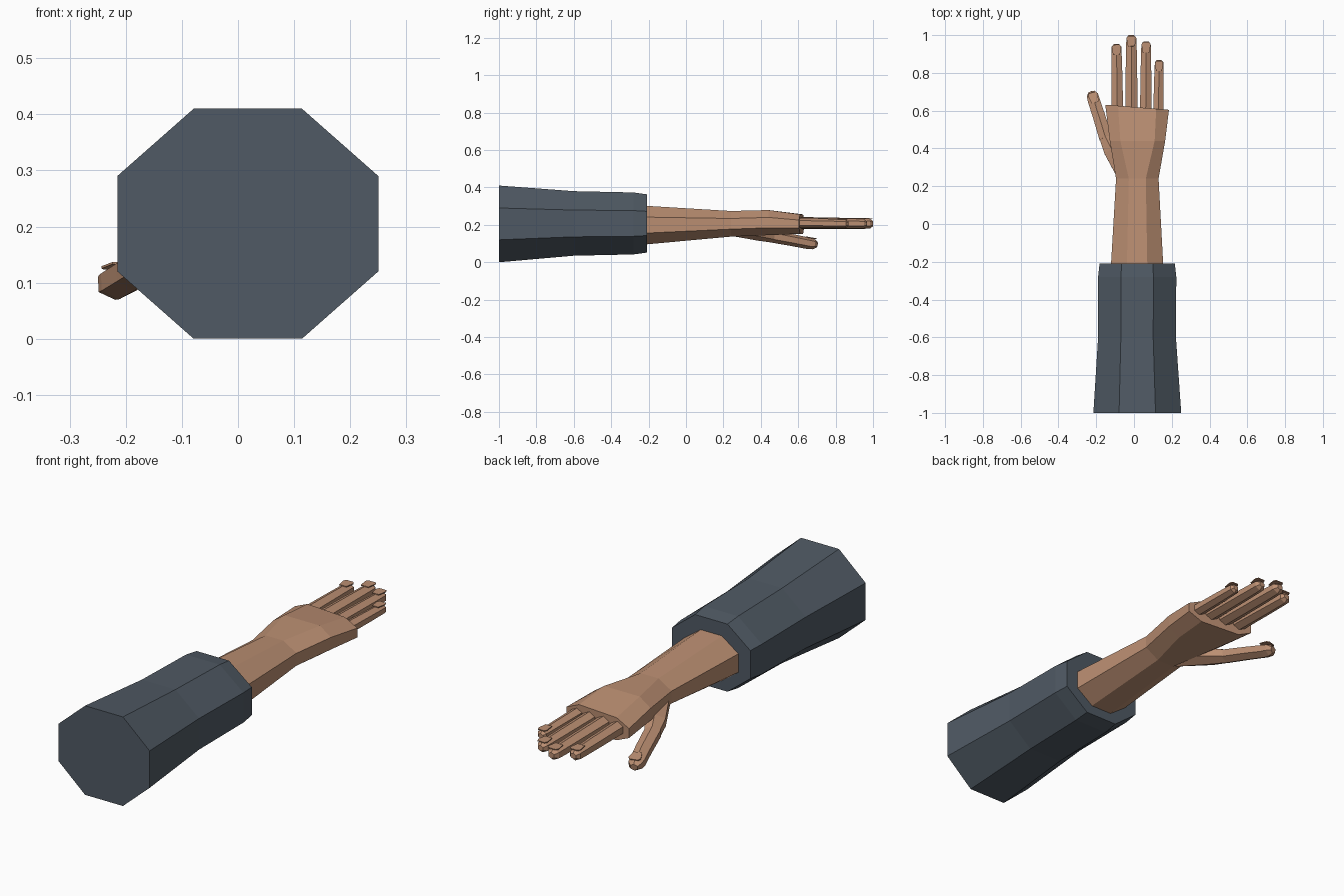
import bpy, bmesh, math
from mathutils import Vector, Matrix

cube = bpy.data.objects.get("Cube")
if cube:
    bpy.data.objects.remove(cube, do_unlink=True)


def material(name, rgb):
    m = bpy.data.materials.new(name)
    m.use_nodes = True
    m.diffuse_color = (*rgb, 1)
    m.node_tree.nodes["Principled BSDF"].inputs["Base Color"].default_value = (*rgb, 1)
    return m


SLEEVE = material("slate sleeve", (0.08, 0.102, 0.128))
SKIN = material("tan skin", (0.50, 0.275, 0.17))


def loft(name, rings, mat):
    """Skin a list of equal-length point rings and cap both ends."""
    bm = bmesh.new()
    loops = [[bm.verts.new(p) for p in ring] for ring in rings]
    n = len(loops[0])
    for a, b in zip(loops, loops[1:]):
        for i in range(n):
            j = (i + 1) % n
            bm.faces.new((a[i], a[j], b[j], b[i]))
    bm.faces.new(loops[0])
    bm.faces.new(loops[-1])
    bmesh.ops.recalc_face_normals(bm, faces=bm.faces)
    mesh = bpy.data.meshes.new(name)
    bm.to_mesh(mesh)
    bm.free()
    mesh.materials.append(mat)
    ob = bpy.data.objects.new(name, mesh)
    bpy.context.collection.objects.link(ob)
    return ob


def octagon(y, x0, x1, z0, z1, flat=0.415, slant=0):
    """Octagon filling a box, flat = share of the width kept by the top."""
    cx, cz, hx, hz = (x0 + x1) / 2, (z0 + z1) / 2, (x1 - x0) / 2, (z1 - z0) / 2
    f, s = flat, 0.415
    pts = [(f, 1), (1, s), (1, -s), (f, -1), (-f, -1), (-1, -s), (-1, s), (-f, 1)]
    return [(cx + hx * u, y + slant * hx * u, cz + hz * v) for u, v in pts]


def hexagon_tube(name, path, mat):
    """Six-sided tube along (point, half width, half height) stations."""
    rings = []
    pts = [Vector(p) for p, _, _ in path]
    for i, (p, w, h) in enumerate(path):
        d = (pts[min(i + 1, len(pts) - 1)] - pts[max(i - 1, 0)]).normalized()
        side = d.cross(Vector((0, 0, 1))).normalized()
        up = side.cross(d)
        rings.append([Vector(p) + side * w * math.sin(k * math.pi / 3) / 0.866
                      + up * h * math.cos(k * math.pi / 3) for k in range(6)])
    return loft(name, rings, mat)


def nail(name, tip, direction, width):
    """Thin plate lying on the fingertip and flaring forward."""
    d = Vector(direction).normalized()
    side = d.cross(Vector((0, 0, 1))).normalized()
    up = side.cross(d)
    rings = []
    for along, w in ((-0.055, 0.7), (-0.012, 1.0), (0.0, 0.7)):
        c = Vector(tip) + d * along
        rings.append([c + side * width * w * sx + up * uz
                      for sx, uz in ((-1, 0), (1, 0), (1, 0.004), (-1, 0.004))])
    loft(name, rings, SKIN)


# Sleeve
loft("sleeve", [octagon(-1.0, -0.215, 0.25, 0.0, 0.41),
                octagon(-0.6, -0.19, 0.222, 0.035, 0.38),
                octagon(-0.28, -0.19, 0.224, 0.042, 0.373),
                octagon(-0.208, -0.182, 0.216, 0.052, 0.363)], SLEEVE)

# Forearm, wrist and palm
loft("forearm_and_palm", [octagon(-0.22, -0.122, 0.155, 0.095, 0.302, 0.39),
                          octagon(0.24, -0.095, 0.13, 0.137, 0.274, 0.4),
                          octagon(0.44, -0.128, 0.165, 0.145, 0.279, 0.62),
                          octagon(0.618, -0.152, 0.185, 0.152, 0.256, 0.6, -0.08)], SKIN)

# Fingers: base x, tip x, tip y, half width
for label, xb, xt, yt, w in (("index", -0.088, -0.093, 0.953, 0.030),
                             ("middle", -0.013, -0.014, 1.0, 0.031),
                             ("ring", 0.062, 0.064, 0.967, 0.029),
                             ("little", 0.129, 0.133, 0.868, 0.026)):
    base, tip = Vector((xb, 0.58, 0.21)), Vector((xt, yt, 0.206))
    stations = [(base.lerp(tip, t), w * s, w * s) for t, s in
                ((0, 1.05), (0.6, 0.97), (0.87, 0.9), (0.96, 0.85), (1, 0.45))]
    hexagon_tube(label + "_finger", stations, SKIN)
    nail(label + "_nail", tip + Vector((0, -0.004, w * 0.88)), tip - base, w * 0.85)

# Thumb with its broad base growing from the wrist
hexagon_tube("thumb_base", [((-0.045, 0.25, 0.185), 0.04, 0.045),
                            ((-0.115, 0.39, 0.155), 0.045, 0.04),
                            ((-0.158, 0.475, 0.135), 0.030, 0.032)], SKIN)
hexagon_tube("thumb", [((-0.150, 0.455, 0.14), 0.034, 0.034),
                       ((-0.185, 0.57, 0.118), 0.033, 0.032),
                       ((-0.213, 0.655, 0.101), 0.032, 0.031),
                       ((-0.220, 0.682, 0.097), 0.030, 0.028),
                       ((-0.225, 0.700, 0.093), 0.016, 0.016)], SKIN)
nail("thumb_nail", (-0.221, 0.695, 0.123), (-0.3, 1, -0.19), 0.027)
